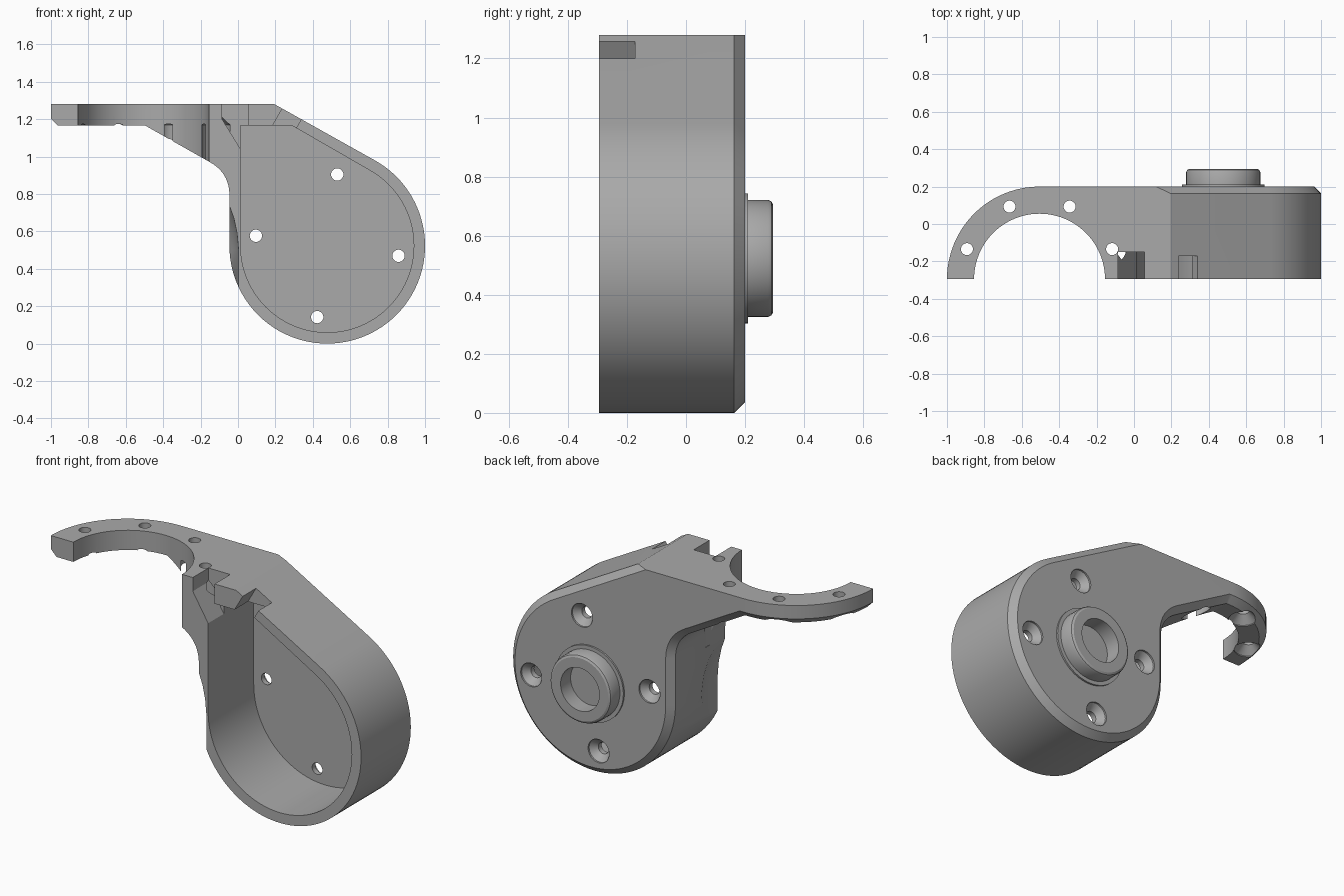
import bpy, bmesh, math
from mathutils import Vector

cube = bpy.data.objects.get("Cube")
if cube:
    bpy.data.objects.remove(cube, do_unlink=True)

grey = bpy.data.materials.new("plain grey")
grey.use_nodes = True
grey.diffuse_color = (0.4, 0.4, 0.4, 1)
grey.node_tree.nodes["Principled BSDF"].inputs["Base Color"].default_value = (0.4, 0.4, 0.4, 1)

FRONT, BACK, TOP, SHELF = -0.295, 0.2, 1.28, 1.165
CHAMFER = 0.037
HUB_X, HUB_Z = 0.477, 0.523      # housing centre
RING_X, RING_R = -0.505, 0.495   # half ring centre and outer radius


def loft(name, loops):
    """Closed solid through matching loops of points."""
    bm = bmesh.new()
    rows = [[bm.verts.new(p) for p in loop] for loop in loops]
    for a, b in zip(rows, rows[1:]):
        for i in range(len(a)):
            j = (i + 1) % len(a)
            bm.faces.new((a[i], a[j], b[j], b[i]))
    bm.faces.new(rows[0][::-1])
    bm.faces.new(rows[-1])
    bmesh.ops.recalc_face_normals(bm, faces=bm.faces)
    mesh = bpy.data.meshes.new(name)
    bm.to_mesh(mesh)
    bm.free()
    mesh.materials.append(grey)
    obj = bpy.data.objects.new(name, mesh)
    bpy.context.collection.objects.link(obj)
    return obj


def prism(name, outline, y0, y1):
    return loft(name, [[(x, y, z) for x, z in outline] for y in (y0, y1)])


def turned(name, cx, c2, steps, axis, count=32):
    """Turned solid from (radius, position) steps along the z or y axis."""
    loops = []
    for r, h in steps:
        ring = []
        for k in range(count):
            t = 2 * math.pi * k / count
            u, v = cx + r * math.cos(t), c2 + r * math.sin(t)
            ring.append((u, v, h) if axis == "z" else (u, h, v))
        loops.append(ring)
    return loft(name, loops)


def hub_outline(r, corner, count=64):
    """Arc around the hub from its left side to the tangent through corner."""
    dx, dz = corner[0] - HUB_X, corner[1] - HUB_Z
    end = math.atan2(dz, dx) - math.acos(r / math.hypot(dx, dz))
    angles = [-math.pi + (end + math.pi) * k / count for k in range(count + 1)]
    return [(HUB_X + r * math.cos(t), HUB_Z + r * math.sin(t)) for t in angles] + [corner]


def inset(points, d):
    """Move the outline inward, keeping the top and the left end in place."""
    n = len(points)
    pts = [Vector(p) for p in points]
    normals, dist = [], []
    for i in range(n):
        e = (pts[(i + 1) % n] - pts[i]).normalized()
        normals.append(Vector((e.y, -e.x)))
        dist.append(0 if i in (n - 1, 0) else d)
    result = []
    for i, p in enumerate(pts):
        a, b, da, db = normals[i - 1], normals[i], dist[i - 1], dist[i]
        if da == db:
            move = -(a + b) * da / (1 + a.dot(b))
        else:
            det = a.x * b.y - a.y * b.x
            move = Vector((-da * b.y + db * a.y, -db * a.x + da * b.x)) / det
        result.append(tuple(p + move))
    return result


def combine(target, tool, operation):
    mod = target.modifiers.new("combine", "BOOLEAN")
    mod.operation, mod.solver, mod.object = operation, "EXACT", tool
    bpy.context.view_layer.objects.active = target
    bpy.ops.object.modifier_apply(modifier=mod.name)
    bpy.data.objects.remove(tool, do_unlink=True)


# Housing and gusset, chamfered along the back edge
left = HUB_X - 0.523
a, b, c = Vector((-0.15, 0.97)), Vector((left, 0.912)), Vector((left, 0.793))
fillet = [tuple(a * (1 - t) ** 2 + b * 2 * t * (1 - t) + c * t * t)
          for t in [k / 12 for k in range(13)]]
outline = [(RING_X, TOP), (RING_X, SHELF), (-0.495, SHELF)] + fillet
outline += hub_outline(0.523, (0.195, TOP))
body = loft("bracket_body", [
    [(x, FRONT, z) for x, z in outline],
    [(x, BACK - CHAMFER, z) for x, z in outline],
    [(x, BACK, z) for x, z in inset(outline, CHAMFER)]])

# Half ring with a chamfered lower edge
half = [math.pi * k / 48 for k in range(49)]
ring = loft("half_ring", [
    [(RING_X + r * math.cos(t), FRONT + r * math.sin(t), z) for t in half]
    for r, z in ((RING_R - CHAMFER, SHELF), (RING_R, SHELF + CHAMFER), (RING_R, TOP))])
combine(body, ring, "UNION")

# Ring opening, widening below to clear the housing wall
clearance = [(0.508, 0.1), (0.508, 0.5), (0.5, 0.59), (0.483, 0.67),
             (0.44, 0.79), (0.35, 0.84), (0.35, 1.4)]
cutters = [turned("ring_opening", RING_X, FRONT, clearance, "z", 96)]

# Housing cavity
cavity = [(0.014, SHELF)] + hub_outline(0.463, (0.29, SHELF))
cutters.append(prism("cavity", cavity, FRONT - 0.1, 0.125))

# Cable channel through the top into the cavity
channel = [(-0.085, 1.35), (-0.085, 1.2), (0.02, 1.03), (0.055, 1.03), (0.055, 1.35)]
cutters.append(prism("cable_channel", channel, FRONT - 0.1, -0.15))

# Notch square to the sloped wall
along, out = Vector((0.87, -0.5)), Vector((0.5, 0.87))
mid = Vector((0.287, 1.227))
notch = [tuple(mid + along * s * 0.058 + out * h)
         for s, h in ((-1, -0.11), (1, -0.11), (1, 0.1), (-1, 0.1))]
cutters.append(prism("wall_notch", notch, FRONT - 0.1, -0.172))

# Ring screw holes, recessed from below
for k in range(4):
    t = math.radians(22.5 + 45 * k)
    cutters.append(turned("ring_hole", RING_X + 0.42 * math.cos(t), FRONT + 0.42 * math.sin(t),
                          [(0.075, 0.75), (0.075, 1.17), (0.032, 1.213), (0.032, 1.4)], "z"))

# Housing screw holes, countersunk from the back
for k in range(4):
    t = math.radians(82 + 90 * k)
    cutters.append(turned("housing_hole", HUB_X + 0.385 * math.cos(t), HUB_Z + 0.385 * math.sin(t),
                          [(0.033, 0), (0.033, 0.155), (0.068, 0.19), (0.068, 0.3)], "y"))

for cutter in cutters:
    combine(body, cutter, "DIFFERENCE")

# Pivot boss with a blind socket
boss = turned("pivot_boss", HUB_X, HUB_Z,
              [(0.22, 0.18), (0.22, 0.21), (0.198, 0.21), (0.198, 0.278), (0.193, 0.289),
               (0.182, 0.295), (0.125, 0.295), (0.125, 0.203)], "y", 64)

for obj in (body, boss):
    bpy.ops.object.select_all(action="DESELECT")
    obj.select_set(True)
    bpy.context.view_layer.objects.active = obj
    bpy.ops.object.shade_smooth_by_angle(angle=math.radians(25))
